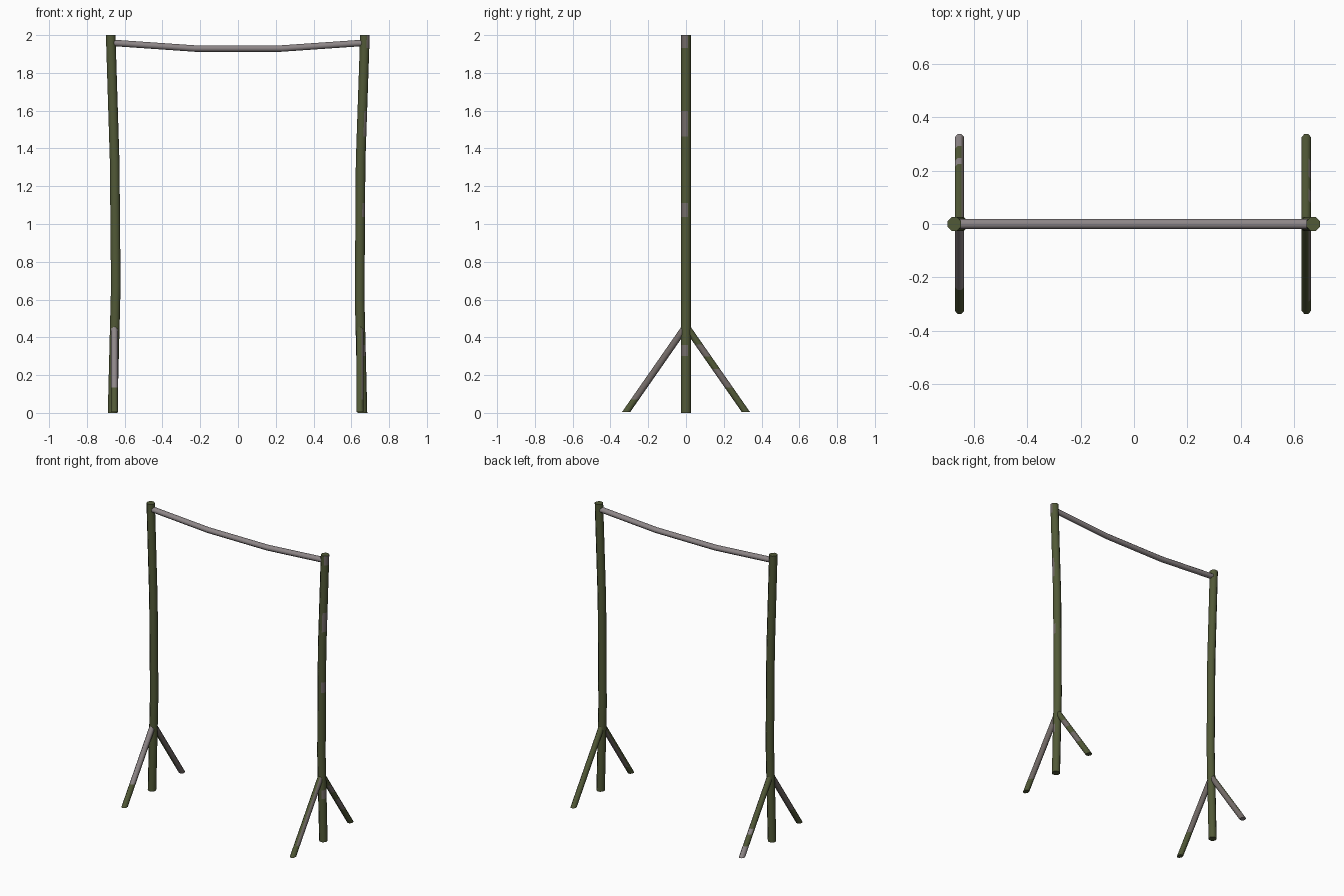
import bpy, bmesh, math
from mathutils import Vector

if "Cube" in bpy.data.objects:
    bpy.data.objects.remove(bpy.data.objects["Cube"])


def mat(name, c):
    m = bpy.data.materials.new(name)
    m.diffuse_color = (*c, 1)
    m.use_nodes = True
    m.node_tree.nodes["Principled BSDF"].inputs["Base Color"].default_value = m.diffuse_color
    return m


GREEN = mat("mossy green", (0.083, 0.100, 0.038))
GREY = mat("bare grey wood", (0.27, 0.24, 0.245))
BROWN = mat("grey brown bark", (0.175, 0.15, 0.14))
MATS = [GREEN, GREY, BROWN]


def along(path, breaks):
    """Add rings to a polyline at the given fractions of each segment."""
    pts = []
    for a, b in zip(path, path[1:]):
        pts += [Vector(a).lerp(Vector(b), t) for t in breaks]
    return pts + [Vector(path[-1])]


def pole(name, pts, u, v, rule, sides=8):
    """Round pole: rings spanned by u and v at each point, flat ends."""
    bm = bmesh.new()
    u, v = Vector(u), Vector(v)
    rings = []
    for p in pts:
        rings.append([bm.verts.new(p + u * math.cos(a) + v * math.sin(a))
                      for a in ((i + .5) * math.tau / sides for i in range(sides))])
    for r, s in zip(rings, rings[1:]):
        for i in range(sides):
            j = (i + 1) % sides
            bm.faces.new((r[i], r[j], s[j], s[i]))
    bm.faces.new(rings[0])
    bm.faces.new(rings[-1])
    bmesh.ops.recalc_face_normals(bm, faces=bm.faces)
    for f in bm.faces:
        f.material_index = rule(f.calc_center_median(), f.normal)
    me = bpy.data.meshes.new(name)
    bm.to_mesh(me)
    bm.free()
    for m in MATS:
        me.materials.append(m)
    ob = bpy.data.objects.new(name, me)
    bpy.context.collection.objects.link(ob)
    bpy.context.view_layer.objects.active = ob
    ob.select_set(True)
    bpy.ops.object.shade_smooth_by_angle(angle=math.radians(50))
    ob.select_set(False)


# upright posts, slightly bowed inward, with a few worn patches on the right one
def post_rule(c, n):
    worn = any(abs(c.z - z) < .035 for z in (.35, 1.07, 1.53, 1.95))
    return 2 if worn and c.x > .6 and n.x > .3 and n.y < .3 and abs(n.z) < .5 else 0


R = .0275
fr = [i / 10 for i in range(10)]
pole("left_post", along([(-.664, 0, 0), (-.647, 0, .67), (-.653, 0, 1.33), (-.674, 0, 2)], [0]),
     (R, 0, 0), (0, R, 0), lambda c, n: 0)
pole("right_post", along([(.659, 0, 0), (.644, 0, .6), (.649, 0, 1.33), (.672, 0, 2)], fr),
     (R, 0, 0), (0, R, 0), post_rule)

# sagging crossbar
pole("crossbar", along([(-.665, 0, 1.959), (-.23, 0, 1.929), (.23, 0, 1.929), (.665, 0, 1.959)], [0]),
     (0, .0205, 0), (0, 0, .0185), lambda c, n: 1)


# braces: bark patches by height and side
def front_left(c, n):
    if c.z < .15:
        return 0
    return 1 if n.y < -.2 and c.z < .45 else 2


def back_left(c, n):
    if n.x > .5:
        return 2
    if c.z < .07 or (c.z > .31 and n.x > 0):
        return 1
    return 1 if .13 < c.z < .16 and n.z > 0 else 0


def front_right(c, n):
    return 2 if c.z > .07 and (n.x > .5 or n.y > .3) else 0


def back_right(c, n):
    return 2 if n.x > .5 and (.14 < c.z < .23 or .31 < c.z < .36) else 0


lf = [i / 14 for i in range(14)]
for name, x, s, rule in (("front_left_brace", -.654, -1, front_left),
                         ("back_left_brace", -.654, 1, back_left),
                         ("front_right_brace", .646, -1, front_right),
                         ("back_right_brace", .646, 1, back_right)):
    pole(name, along([(x, s * .316, .006), (x, 0, .46)], lf),
         (.019, 0, 0), (0, .0235, 0), rule)
